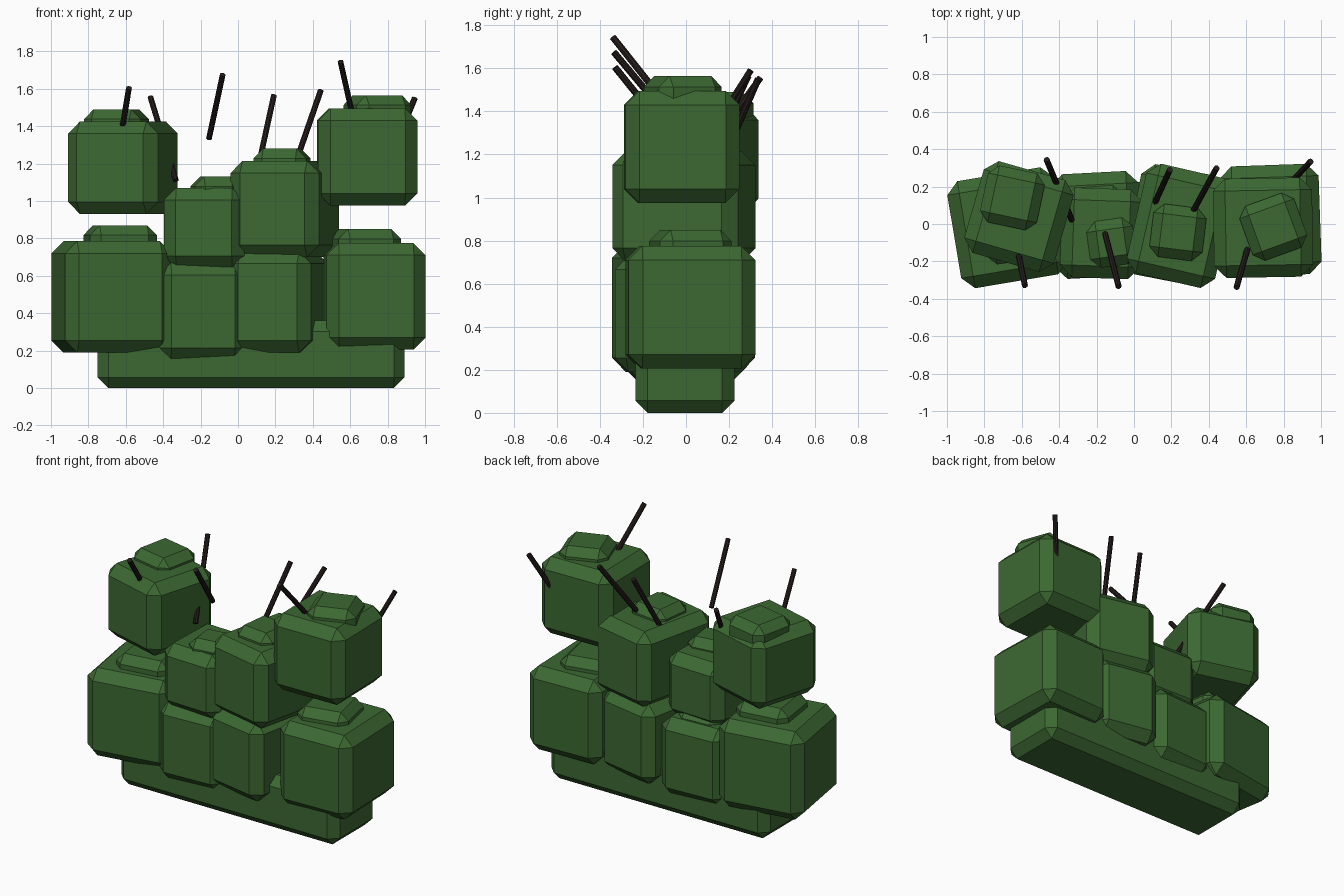
import bpy, math
from mathutils import Vector

if "Cube" in bpy.data.objects:
    bpy.data.objects.remove(bpy.data.objects["Cube"])


def material(name, rgb):
    m = bpy.data.materials.new(name)
    m.diffuse_color = (*rgb, 1)
    m.use_nodes = True
    m.node_tree.nodes["Principled BSDF"].inputs["Base Color"].default_value = m.diffuse_color
    return m


LEAF = material("leaf_green", (0.045, 0.14, 0.032))
TWIG = material("twig_brown", (0.018, 0.012, 0.011))


def block(name, x, y, z0, z1, sx, sy, rot=0, chamfer=0.065):
    """Chamfered box between heights z0 and z1, turned about z."""
    bpy.ops.mesh.primitive_cube_add(size=1, location=(x, y, (z0 + z1) / 2))
    o = bpy.context.object
    o.name = name
    o.scale = (sx, sy, z1 - z0)
    bpy.ops.object.transform_apply(location=False, rotation=False, scale=True)
    o.rotation_euler.z = math.radians(rot)
    b = o.modifiers.new("chamfer", 'BEVEL')
    b.width = chamfer
    b.segments = 1
    b.limit_method = 'NONE'
    o.data.materials.append(LEAF)


def twig(name, a, b, r=0.016):
    a, b = Vector(a), Vector(b)
    d = b - a
    bpy.ops.mesh.primitive_cylinder_add(vertices=8, radius=r, depth=d.length, location=(a + b) / 2)
    o = bpy.context.object
    o.name = name
    o.rotation_euler = d.to_track_quat('Z', 'Y').to_euler()
    o.data.materials.append(TWIG)


# Low base of the hedge
block("hedge_base", 0.07, -0.005, 0, 0.36, 1.64, 0.46, 0, 0.057)

# Leaf clumps: centre x, y, bottom, top, size x, size y, turn
clumps = {
    "lower_left": (-0.675, -0.02, 0.19, 0.785, 0.58, 0.58, 9.5),
    "lower_mid_left": (-0.20, -0.005, 0.15, 0.67, 0.47, 0.56, 3),
    "lower_mid_right": (0.215, -0.005, 0.19, 0.73, 0.45, 0.60, -11),
    "lower_right": (0.73, 0.02, 0.205, 0.775, 0.53, 0.59, 2),
    "middle_left": (-0.175, -0.05, 0.64, 1.07, 0.43, 0.48, -2),
    "middle_right": (0.25, -0.01, 0.70, 1.215, 0.485, 0.60, -13),
    "top_left": (-0.615, 0.04, 0.93, 1.425, 0.50, 0.51, -16),
    "top_right": (0.69, -0.02, 0.975, 1.495, 0.53, 0.53, 1),
}
for n, c in clumps.items():
    block(n + "_clump", *c)

# Small caps sunk in the clump tops: x, y, top, size, turn
caps = {
    "lower_left": (-0.63, -0.02, 0.87, 0.36, 8),
    "lower_mid_left": (-0.20, 0.05, 0.725, 0.30, 4),
    "lower_mid_right": (0.22, 0.0, 0.79, 0.30, -10),
    "lower_right": (0.68, 0.02, 0.85, 0.34, 12),
    "middle_left": (-0.12, -0.10, 1.13, 0.25, 8),
    "middle_right": (0.235, -0.045, 1.28, 0.285, -7),
    "top_left": (-0.65, 0.14, 1.49, 0.31, -12),
    "top_right": (0.745, -0.015, 1.565, 0.31, 20),
}
for n, (x, y, top, s, r) in caps.items():
    block(n + "_cap", x, y, top - 0.2, top, s, s, r, 0.052)

# Bare twigs poking out, from root to tip
twigs = [
    ((-0.63, -0.10, 1.32), (-0.583, -0.33, 1.605)),
    ((-0.155, -0.05, 1.335), (-0.082, -0.335, 1.675)),
    ((0.63, -0.05, 1.38), (0.548, -0.34, 1.745)),
    ((-0.332, 0.02, 1.11), (-0.468, 0.345, 1.555)),
    ((0.11, 0.11, 1.19), (0.192, 0.29, 1.565)),
    ((0.30, 0.04, 1.18), (0.442, 0.30, 1.59)),
    ((0.79, 0.17, 1.17), (0.945, 0.335, 1.55)),
]
for i, (a, b) in enumerate(twigs):
    twig(f"twig_{i + 1}", a, b)
